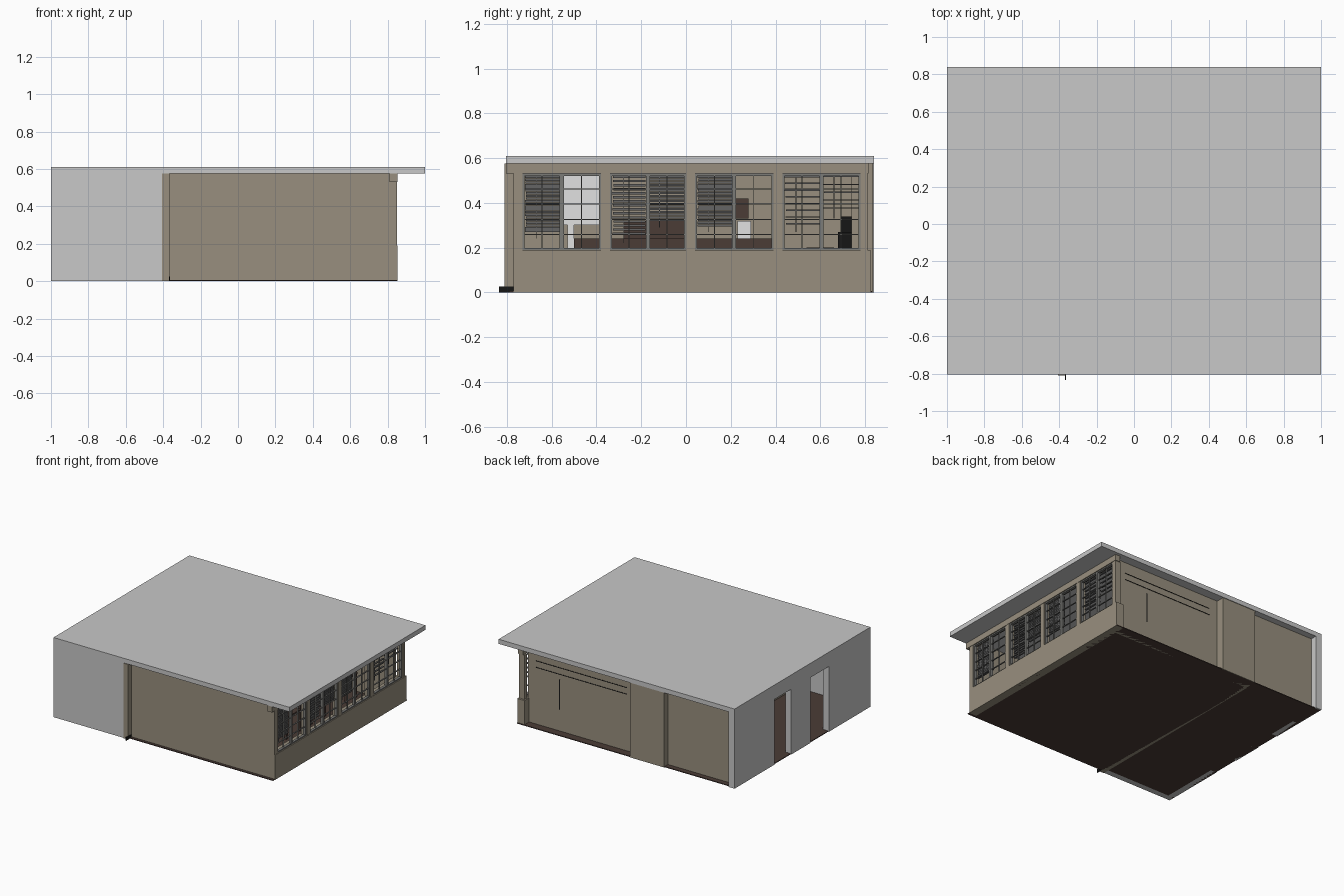
import bpy
import bmesh
import random

random.seed(4)
cube = bpy.data.objects.get("Cube")
if cube:
    bpy.data.objects.remove(cube, do_unlink=True)


def material(name, r, g, b):
    m = bpy.data.materials.new(name)
    m.use_nodes = True
    m.diffuse_color = (r, g, b, 1)
    bsdf = m.node_tree.nodes["Principled BSDF"]
    bsdf.inputs["Base Color"].default_value = (r, g, b, 1)
    bsdf.inputs["Roughness"].default_value = 0.9
    return m


GREY = material("light grey plaster", .58, .58, .58)
BEIGE = material("beige paint", .314, .275, .209)
BROWN = material("dark brown wood", .07, .045, .037)
METAL = material("window frame grey", .2, .2, .19)
BLIND = material("blind grey", .13, .13, .13)
BLACK = material("black", .008, .008, .008)
WHITE = material("off white", .75, .75, .75)


def boxes(name, mat, *spans):
    """One object from boxes given as (x0, x1, y0, y1, z0, z1)."""
    bm = bmesh.new()
    for x0, x1, y0, y1, z0, z1 in spans:
        verts = bmesh.ops.create_cube(bm, size=1)["verts"]
        for v in verts:
            v.co.x = x1 if v.co.x > 0 else x0
            v.co.y = y1 if v.co.y > 0 else y0
            v.co.z = z1 if v.co.z > 0 else z0
    mesh = bpy.data.meshes.new(name)
    bm.to_mesh(mesh)
    bm.free()
    mesh.materials.append(mat)
    obj = bpy.data.objects.new(name, mesh)
    bpy.context.collection.objects.link(obj)
    return obj


TOP = .575      # underside of the roof
SILL, HEAD = .19, .53

# Roof slab and floor
boxes("roof", GREY, (-1, 1, -.805, .84, TOP, .61))
boxes("floor", BROWN, (-.995, .85, -.79, .83, 0, .006))

# Corridor outer wall with two doorways, and the corridor front wall
doors = [(-.30, -.08), (.155, .36)]
edges = [-.805] + [y for d in doors for y in d] + [.84]
wall = [(-1, -.95, edges[i], edges[i + 1], 0, TOP) for i in (0, 2, 4)]
wall += [(-1, -.95, a, b, .5, TOP) for a, b in doors]
boxes("corridor_outer_wall", GREY, *wall)
boxes("corridor_front_wall", GREY, (-.95, -.405, -.805, -.76, 0, TOP))
boxes("corridor_back_wall", BEIGE, (-.95, -.4, .75, .79, 0, TOP))

# Room walls
boxes("room_front_wall", BEIGE, (-.365, .85, -.77, -.74, .004, TOP))
boxes("front_pillar", BEIGE, (-.405, -.365, -.81, -.74, 0, TOP))
boxes("room_back_wall", BEIGE, (-.11, .8, .74, .77, 0, TOP))
boxes("back_wall_block", BEIGE, (-.4, -.11, .74, .835, 0, TOP))
boxes("partition_wall", BEIGE, (-.405, -.365, -.74, .74, 0, TOP))

# Window wall: low wall, header beam and columns between the windows
boxes("window_low_wall", BEIGE, (.79, .852, -.77, .825, 0, SILL))
boxes("window_header", BEIGE, (.81, .852, -.805, .815, HEAD, TOP))
windows = [(-.73, -.38), (-.34, 0), (.04, .39), (.43, .78)]
stops = [-.77] + [y for w in windows for y in w] + [.81]
boxes("window_columns", BEIGE,
      *[(.8, .85, stops[i], stops[i + 1], SILL, HEAD) for i in range(0, 10, 2)])


def window(index, y0, y1):
    """Two sashes side by side, each with a border and thin glazing bars."""
    mid = (y0 + y1) / 2
    border, bars = [], []
    for a, b in ((y0, mid), (mid, y1)):
        t = .009
        border += [(.825, .845, a, a + t, SILL, HEAD), (.825, .845, b - t, b, SILL, HEAD),
                   (.825, .845, a, b, SILL, SILL + t), (.825, .845, a, b, HEAD - t, HEAD)]
        c = (a + b) / 2
        bars.append((.83, .84, c - .002, c + .002, SILL, HEAD))
        for k in range(1, 5):
            z = SILL + (HEAD - SILL) * k / 5
            bars.append((.83, .84, a, b, z - .002, z + .002))
    boxes(f"window_frame_{index}", METAL, *border)
    boxes(f"window_bars_{index}", METAL, *bars)


for i, (a, b) in enumerate(windows, 1):
    window(i, a, b)


def blind(name, y0, y1, bottom, pitch, thick):
    """A stack of horizontal slats hanging from the header."""
    slats, z = [], HEAD - .01
    while z > bottom:
        slats.append((.805, .818, y0 + random.uniform(0, .006), y1, z - thick, z))
        z -= pitch
    slats.append((.81, .814, y0 + .05, y0 + .053, bottom - .03, HEAD))
    boxes(name, BLIND, *slats)


blind("blind_1", -.72, -.56, .27, .012, .010)
blind("blind_2", -.33, -.18, .25, .018, .010)
blind("blind_3", -.17, -.005, .32, .012, .009)
blind("blind_4", .05, .21, .30, .012, .010)
blind("blind_5", .44, .60, .30, .03, .006)
blind("blind_6", .61, .77, .36, .035, .005)

# Panels and cupboards along the partition
boxes("wall_board", WHITE, (-.365, -.358, -.55, -.38, .30, .53),
      (-.365, -.358, -.53, -.5, .19, .30))
boxes("low_cupboards", BROWN, (-.36, -.25, -.5, .4, .006, .24))
boxes("tall_cupboards", BROWN, (-.36, -.27, -.28, -.005, .24, .32))
boxes("notice_panel", BROWN, (-.365, -.355, .22, .28, .33, .42))
boxes("paper_stack", WHITE, (-.33, -.27, .23, .29, .24, .32))


def table(name, x, y, w, d, h):
    legs = [(x + sx * w - .008, x + sx * w + .008, y + sy * d - .008, y + sy * d + .008, .006, h)
            for sx in (-.45, .45) for sy in (-.45, .45)]
    boxes(name, BROWN, (x - w / 2, x + w / 2, y - d / 2, y + d / 2, h - .015, h), *legs)


for col, x in enumerate((-.05, .22, .49)):
    for row, y in enumerate((-.4, -.1, .2)):
        table(f"desk_{col}_{row}", x, y, .1, .18, .17)
table("lead_desk", .4, .6, .3, .12, .2)
boxes("chair", BLACK, (.2, .28, .68, .75, .18, .27), (.2, .21, .69, .74, .27, .34),
      (.235, .245, .71, .72, .006, .18))

# Thin dark fittings
boxes("back_rails", BLACK, (-.04, .73, .768, .773, .488, .492),
      (-.04, .73, .768, .773, .438, .442), (.527, .533, .768, .773, .17, .40))
boxes("door_stop", BLACK, (-.368, -.363, -.835, -.77, 0, .026))
